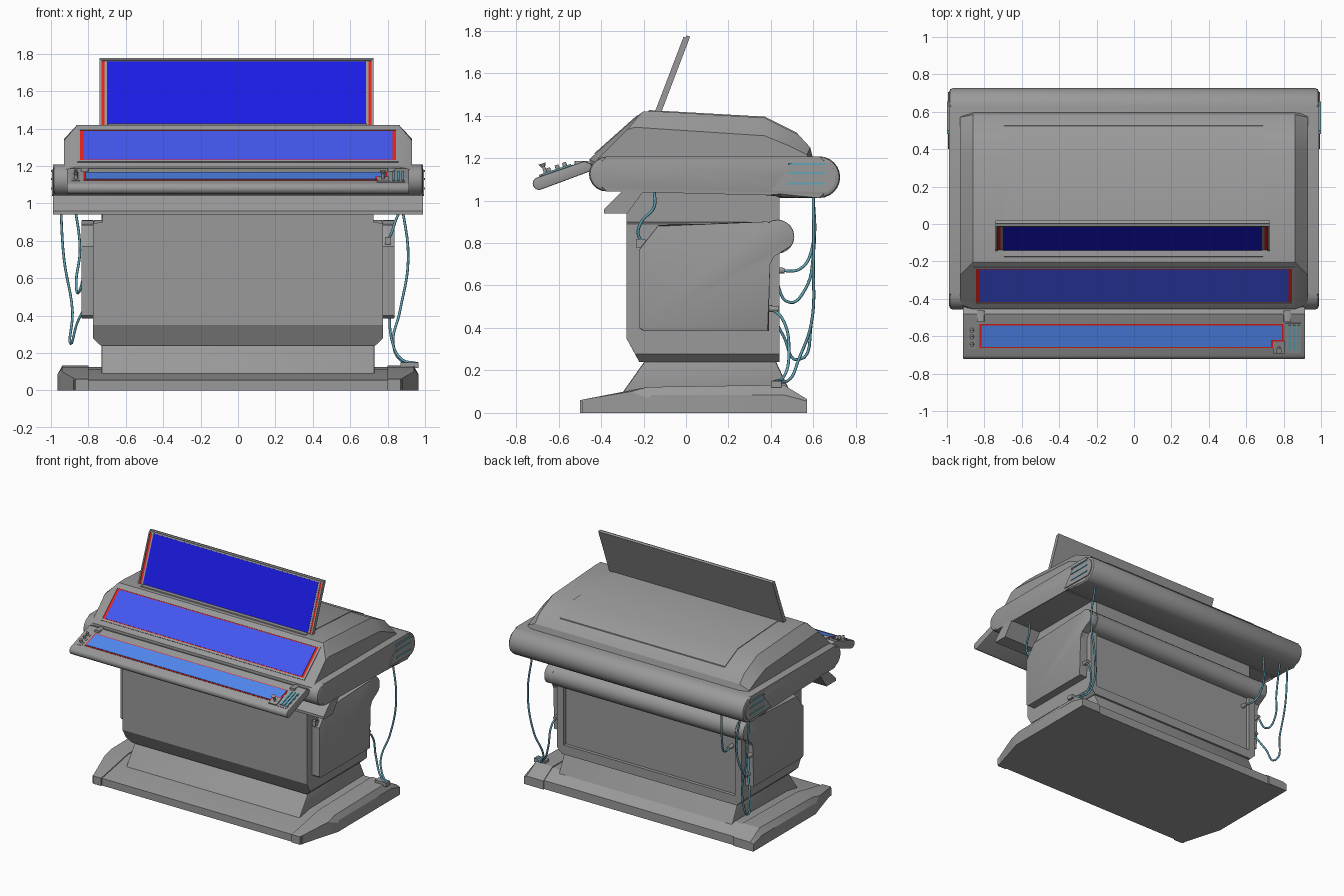
import bpy, bmesh, math
from mathutils import Matrix, Vector

if "Cube" in bpy.data.objects:
    bpy.data.objects.remove(bpy.data.objects["Cube"])


def material(name, rgb):
    m = bpy.data.materials.new(name)
    m.diffuse_color = (*rgb, 1)
    m.use_nodes = True
    m.node_tree.nodes["Principled BSDF"].inputs["Base Color"].default_value = m.diffuse_color
    return m


GREY = material("grey", (0.32, 0.32, 0.32))
DEEP = material("deep_blue", (0.011, 0.011, 0.80))
MID = material("mid_blue", (0.055, 0.095, 0.87))
LIGHT = material("light_blue", (0.085, 0.25, 0.90))
RED = material("red", (0.80, 0.015, 0.01))
TEAL = material("teal", (0.13, 0.38, 0.48))


def finish(name, bm, mat=None):
    bmesh.ops.recalc_face_normals(bm, faces=bm.faces)
    me = bpy.data.meshes.new(name)
    bm.to_mesh(me)
    bm.free()
    ob = bpy.data.objects.new(name, me)
    bpy.context.collection.objects.link(ob)
    me.materials.append(mat or GREY)
    return ob


def loft(name, sections, mat=None, bevel=0.0):
    """Join (x, [(y, z), ...]) cross-sections and cap the two ends."""
    bm = bmesh.new()
    rings = [[bm.verts.new((x, y, z)) for y, z in pts] for x, pts in sections]
    for a, b in zip(rings, rings[1:]):
        for i in range(len(a)):
            j = (i + 1) % len(a)
            bm.faces.new((a[i], a[j], b[j], b[i]))
    caps = [bm.faces.new(rings[0]), bm.faces.new(rings[-1])]
    if bevel:
        edges = {e for f in caps for e in f.edges}
        bmesh.ops.bevel(bm, geom=list(edges), offset=bevel, segments=2,
                        profile=0.5, affect='EDGES')
    return finish(name, bm, mat)


def prism(name, pts, x0, x1, mat=None, bevel=0.0):
    return loft(name, [(x0, pts), (x1, pts)], mat, bevel)


def arc(cy, cz, r, a0, a1, n=8):
    return [(cy + r * math.cos(math.radians(a0 + (a1 - a0) * i / n)),
             cz + r * math.sin(math.radians(a0 + (a1 - a0) * i / n))) for i in range(n + 1)]


def box(name, x0, x1, y0, y1, z0, z1, mat=None, bevel=0.0):
    return prism(name, [(y0, z0), (y1, z0), (y1, z1), (y0, z1)], x0, x1, mat, bevel)


def panel(name, x0, x1, low, high, back, front, mat=None, pad=0.0):
    """Tilted slab on the line low-high, from depth back to front along its normal."""
    a, b = Vector(low), Vector(high)
    d = (b - a).normalized()
    n = Vector((-d.y, d.x))
    a, b = a - d * pad, b + d * pad
    pts = [a + n * back, b + n * back, b + n * front, a + n * front]
    return prism(name, [tuple(p) for p in pts], x0 - pad, x1 + pad, mat)


def rim(name, x0, x1, low, high, back, front, w, mat=None):
    """Four tilted strips of width w around the rectangle."""
    a, b = Vector(low), Vector(high)
    d = (b - a).normalized() * w
    for tag, l, r, p, q in (("left", x0 - w, x0, a - d, b + d), ("right", x1, x1 + w, a - d, b + d),
                            ("bottom", x0, x1, a - d, a), ("top", x0, x1, b, b + d)):
        panel(f"{name}_{tag}", l, r, p, q, back, front, mat)


def knob(name, loc, r1, r2, h, tilt=0.0, mat=None, n=12):
    bm = bmesh.new()
    m = Matrix.Translation(loc) @ Matrix.Rotation(tilt, 4, 'X')
    bmesh.ops.create_cone(bm, cap_ends=True, segments=n, radius1=r1, radius2=r2, depth=h, matrix=m)
    return finish(name, bm, mat)


def cable(name, pts, r=0.007):
    cu = bpy.data.curves.new(name, 'CURVE')
    cu.dimensions = '3D'
    cu.bevel_depth, cu.bevel_resolution, cu.resolution_u = r, 2, 6
    cu.use_fill_caps = True
    sp = cu.splines.new('BEZIER')
    sp.bezier_points.add(len(pts) - 1)
    for bp, p in zip(sp.bezier_points, pts):
        bp.co = p
        bp.handle_left_type = bp.handle_right_type = 'AUTO'
    cu.materials.append(TEAL)
    bpy.context.collection.objects.link(bpy.data.objects.new(name, cu))


# Floor plate with feet whose front corners taper inward
prism("base_plate", [(-.49, 0), (-.49, .055), (-.18, .115), (.46, .125), (.56, .065), (.56, 0)], -.88, .88)
for s, side in ((1, "right"), (-1, "left")):
    inner = [(-.50, 0), (-.50, .06), (-.18, .122), (.46, .132), (.57, .065), (.57, 0)]
    mid = [(-.26, 0), (-.26, .10), (-.18, .122), (.46, .132), (.57, .065), (.57, 0)]
    outer = [(-.18, 0), (-.18, .07), (-.16, .085), (.46, .085), (.57, .055), (.57, 0)]
    loft(f"foot_{side}", [(s * .80, inner), (s * .87, inner), (s * .94, mid), (s * .965, outer)])

# Flared neck and main column
prism("neck", [(-.31, .08), (-.19, .25), (.42, .25), (.49, .10)], -.73, .73, bevel=.01)
prism("column", [(-.22, .24), (-.28, .35), (-.28, 1.06), (.44, 1.06), (.44, .90), (.415, .90), (.415, .24)],
      -.725, .725)
box("back_ledge", -.73, .73, .40, .44, .24, .31)
prism("back_roll", arc(.43, .83, .08, 0, 360, 20)[:-1], -.77, .77)
for s, side in ((1, "right"), (-1, "left")):
    plate = [(-.22, .24), (-.28, .35), (-.28, .90), (.44, .90), (.44, .24)]
    cut = [(-.24, .278), (-.28, .35), (-.28, .89), (.44, .89), (.44, .278)]
    loft(f"column_side_{side}", [(s * .72, plate), (s * .735, plate), (s * .775, cut)])
    pod = [(-.20, .385), (-.22, .40), (-.22, .77), (-.13, .885), (.385, .895)]
    pod += arc(.43, .83, .08, 120, -40, 10) + [(.41, .74), (.39, .70), (.39, .385)]
    prism(f"side_pod_{side}", pod, s * .77, s * .838, bevel=.006)

# Deck slab with rounded front and back, and the lip under it
deck = arc(-.375, 1.125, .082, 90, 270, 10) + [(.38, 1.043), (.44, 1.013)] + arc(.628, 1.11, .098, -90, 90, 12)
prism("deck", deck, -.988, .988, bevel=.018)
prism("front_lip", [(-.385, .94), (-.385, .96), (-.30, 1.045), (-.20, 1.045), (-.275, .94)], -.99, .99)
for s, side in ((1, "right"), (-1, "left")):
    cap = [(.40, 1.045), (.50, 1.18)] + arc(.628, 1.11, .078, 64, -64, 8)
    prism(f"vent_cap_{side}", cap, s * .975, s * .995)
    for i, z in enumerate((1.08, 1.13, 1.172)):
        box(f"vent_slat_{side}_{i}", s * .985, s * 1.0, .48, .655, z - .005, z + .005, TEAL)

# Faceted hood: low outline at the sides, high outline across the middle
high = [(-.455, 1.15), (-.455, 1.195), (-.205, 1.418), (-.14, 1.42), (.37, 1.39), (.53, 1.31), (.585, 1.25), (.61, 1.15)]
low = [(-.44, 1.15), (-.43, 1.18), (-.275, 1.335), (-.24, 1.345), (.37, 1.305), (.48, 1.26), (.57, 1.215), (.60, 1.15)]
loft("hood", [(-.93, low), (-.86, high), (.86, high), (.93, low)])
prism("hood_top_panel", [(-.18, 1.40), (-.175, 1.426), (.37, 1.395), (.525, 1.318), (.53, 1.30)], -.695, .69)

# Sloped main screen
lo, hi = (-.418, 1.228), (-.237, 1.389)
rim("main_screen_bezel", -.845, .845, lo, hi, -.01, .005, .014)
panel("main_screen_border", -.845, .845, lo, hi, -.01, .002, RED)
panel("main_screen", -.832, .832, lo, hi, -.005, .004, MID, pad=-.006)

# Upright screen
lo, hi = (-.150, 1.40), (-.012, 1.762)
panel("upper_screen_back", -.72, .705, lo, hi, -.026, -.008, pad=.02)
rim("upper_screen_bezel", -.73, .715, lo, hi, -.012, .003, .010)
panel("upper_screen_border", -.73, .715, lo, (-.0095, 1.7685), -.012, -.004, RED)
panel("upper_screen_inner_edge", -.714, .700, lo, hi, -.008, -.002, pad=-.001)
panel("upper_screen", -.704, .688, lo, hi, -.008, 0, DEEP, pad=-.003)

# Tilted control console
prism("console", arc(-.692, 1.08, .03, 110, 290, 8) + [(-.445, 1.14), (-.445, 1.172), (-.48, 1.185)],
      -.915, .915, bevel=.006)
TILT = math.atan(.342)


def top(y):
    return 1.108 + .342 * (y + .702)


def on_console(name, x0, x1, y0, y1, h, mat=None):
    panel(name, x0, x1, (y0, top(y0)), (y1, top(y1)), -.01, h, mat)


on_console("console_screen_border", -.825, .80, -.663, -.535, .003, RED)
on_console("console_screen", -.816, .791, -.656, -.542, .006, LIGHT)
on_console("slider_plate", .81, .892, -.69, -.53, .003)
on_console("stick_plate_border", .733, .80, -.66, -.618, .007, RED)
on_console("stick_plate", .742, .805, -.69, -.626, .009)
for i in range(3):
    x = .832 + .024 * i
    on_console(f"slider_{i}", x - .007, x + .007, -.675, -.54, .009, TEAL)
on_console("button_plate", -.89, -.845, -.67, -.54, .003)
for i, y in enumerate((-.645, -.605, -.57)):
    knob(f"button_{i}", (-.867, y, top(y) + .012), .012, .009, .03, TILT)
knob("stick_shaft", (.775, -.665, top(-.66) + .02), .009, .007, .05, TILT)
knob("stick_head", (.775, -.675, top(-.66) + .044), .010, .017, .016, TILT)
for s, side in ((1, "right"), (-1, "left")):
    box(f"hinge_{side}", s * .80, s * .84, -.525, -.46, 1.155, 1.187, bevel=.006)

# Hanging cables and their plugs
cable("cable_left_outer", [(-.95, .6, 1.03), (-.93, .6, .7), (-.885, .59, .42), (-.895, .53, .25), (-.86, .46, .36), (-.80, .40, .48)])
cable("cable_left_inner", [(-.88, .6, 1.03), (-.845, .6, .75), (-.865, .56, .58), (-.855, .49, .52), (-.82, .42, .63)])
cable("cable_left_back", [(-.72, .6, 1.03), (-.72, .595, .78), (-.70, .54, .68), (-.68, .43, .67)])
cable("cable_right_long", [(.87, .6, 1.03), (.91, .6, .7), (.865, .59, .42), (.83, .53, .25), (.87, .49, .16), (.96, .42, .145)])
cable("cable_right_short", [(.80, .40, .49), (.81, .45, .45), (.82, .485, .28), (.87, .46, .17), (.95, .41, .145)])
cable("cable_right_front", [(.87, -.15, 1.05), (.865, -.15, .97), (.84, -.21, .90), (.82, -.225, .84), (.80, -.20, .80)])
for i, p in enumerate([(-.80, .40, .48), (-.82, .40, .63), (-.68, .43, .67), (.80, .40, .49)]):
    knob(f"plug_{i}", p, .017, .013, .07, -math.pi / 2)
box("floor_connector", .87, .965, .40, .45, .12, .15)
box("front_plug", .785, .815, -.235, -.19, .78, .82)

# Smooth curved faces, keep facet edges sharp
for ob in bpy.data.objects:
    ob.select_set(ob.type == 'MESH')
    if ob.type == 'MESH':
        bpy.context.view_layer.objects.active = ob
bpy.ops.object.shade_smooth_by_angle(angle=math.radians(25))
